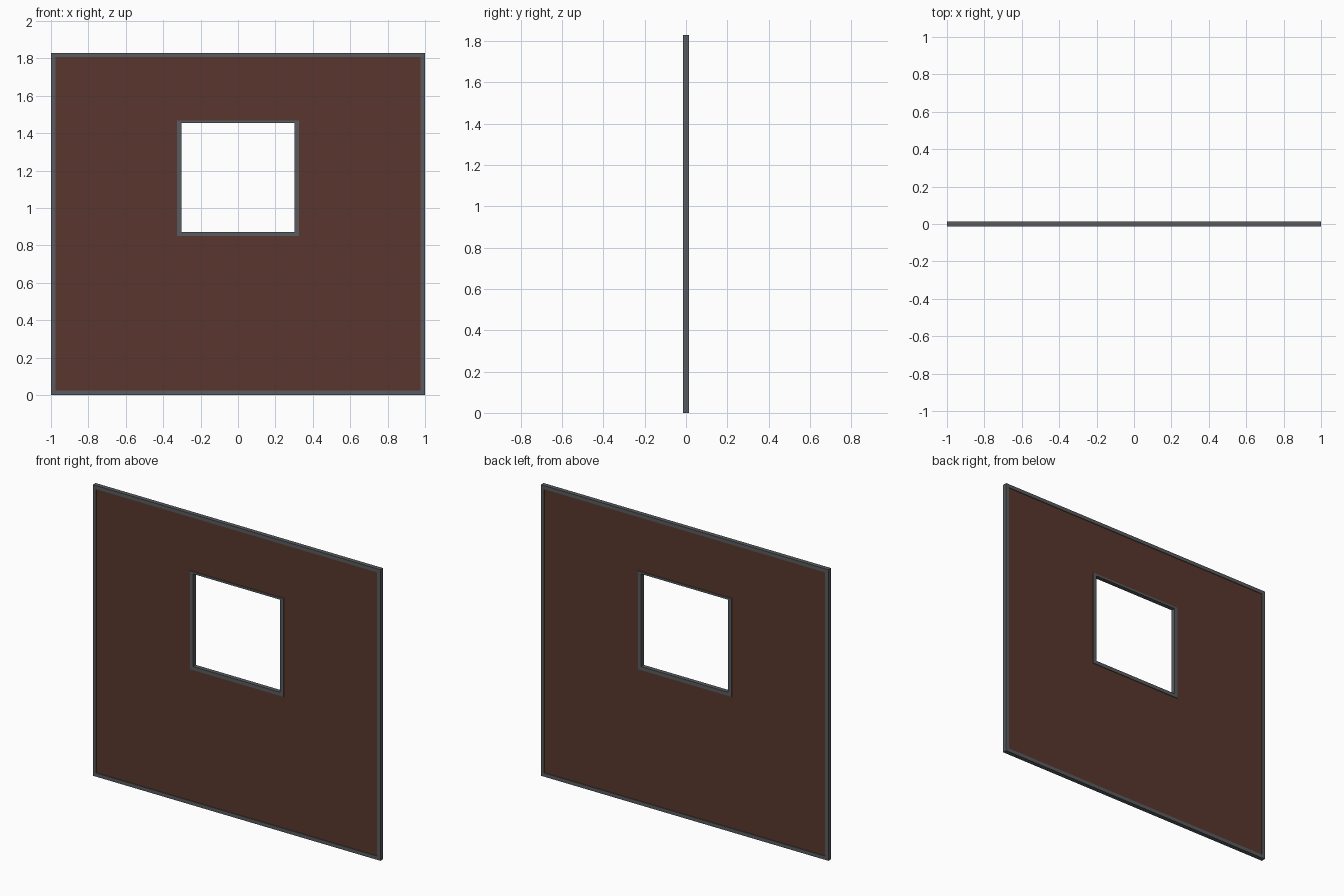
import bpy, bmesh

if "Cube" in bpy.data.objects:
    bpy.data.objects.remove(bpy.data.objects["Cube"])

def material(name, rgb):
    m = bpy.data.materials.new(name)
    m.diffuse_color = (*rgb, 1)
    m.use_nodes = True
    m.node_tree.nodes["Principled BSDF"].inputs["Base Color"].default_value = m.diffuse_color
    return m

BROWN = material("brown panel", (0.098, 0.037, 0.026))
GREY = material("grey metal", (0.098, 0.105, 0.112))

def ring(name, outer, inner, half, mat):
    """Rectangular ring in the xz plane; outer/inner = (half width, z low, z high)."""
    def corners(r):
        w, lo, hi = r
        return [(-w, lo), (w, lo), (w, hi), (-w, hi)]
    bm = bmesh.new()
    loops = [[bm.verts.new((x, y, z)) for x, z in corners(r)]
             for r, y in ((outer, -half), (inner, -half), (inner, half), (outer, half))]
    for a, b in zip(loops, loops[1:] + loops[:1]):
        for i in range(4):
            j = (i + 1) % 4
            bm.faces.new((a[i], a[j], b[j], b[i]))
    bmesh.ops.recalc_face_normals(bm, faces=bm.faces)
    me = bpy.data.meshes.new(name)
    bm.to_mesh(me)
    bm.free()
    me.materials.append(mat)
    ob = bpy.data.objects.new(name, me)
    bpy.context.collection.objects.link(ob)
    return ob

# Wall sheet with window opening
ring("wall_panel", (0.985, 0.015, 1.815), (0.315, 0.86, 1.455), 0.009, BROWN)
# Metal edging around the wall and the window
ring("outer_frame", (1.0, 0.0, 1.83), (0.977, 0.023, 1.807), 0.0135, GREY)
ring("window_frame", (0.326, 0.85, 1.468), (0.303, 0.873, 1.455), 0.0135, GREY)
